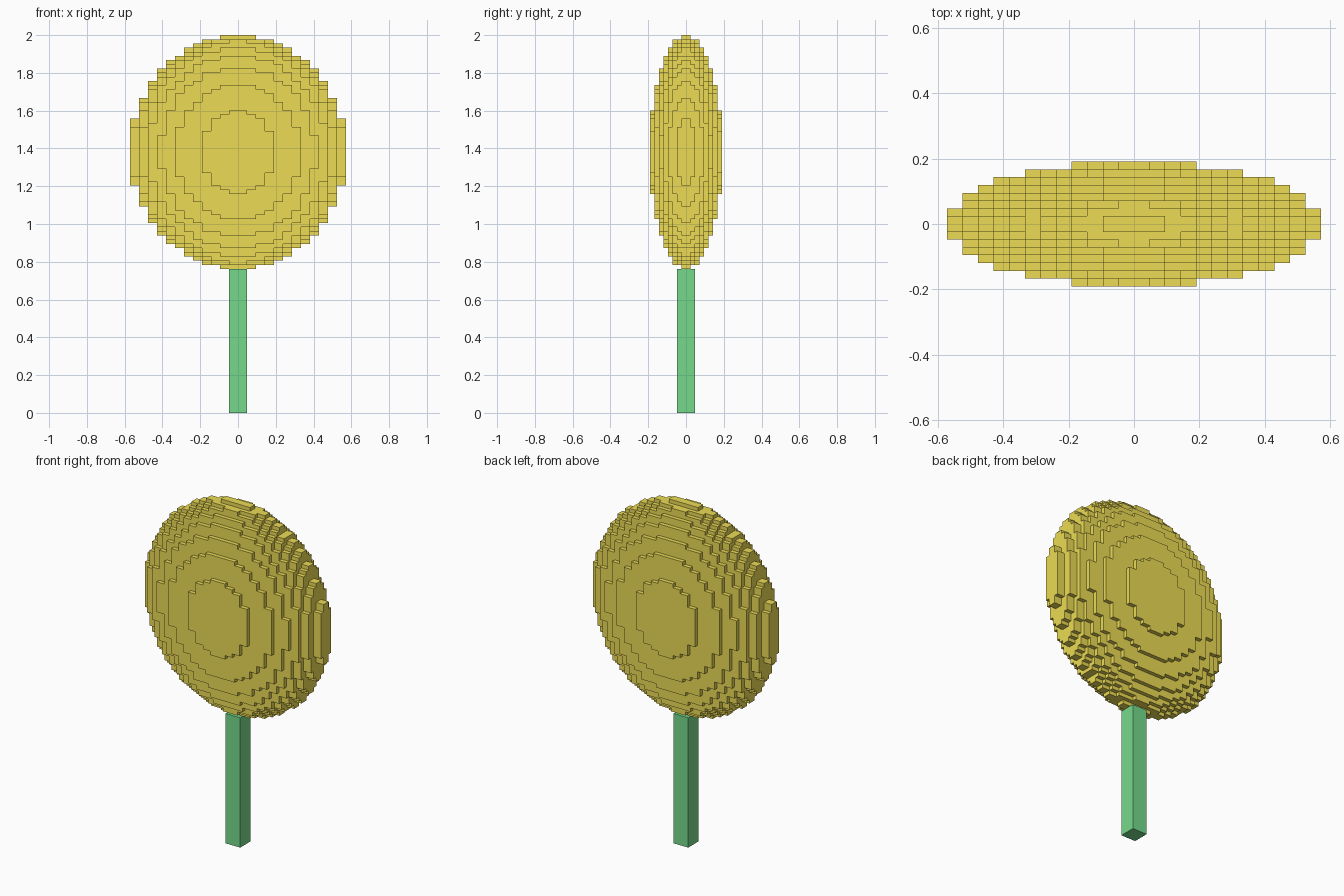
import bpy, bmesh

if "Cube" in bpy.data.objects:
    bpy.data.objects.remove(bpy.data.objects["Cube"])

U = 2 / 42                      # base unit: 42 units tall in total
NX, NY, NZ = 12, 8, 28          # cells per half axis of the stepped disc
SX, SY, SZ = U, U / 2, 13 * U / 28
CZ = 29 * U                     # disc centre height
STEM_TOP = 16 * U


def material(name, color):
    m = bpy.data.materials.new(name)
    m.diffuse_color = (*color, 1)
    m.use_nodes = True
    m.node_tree.nodes["Principled BSDF"].inputs["Base Color"].default_value = m.diffuse_color
    return m


def make_object(name, bm, mat):
    me = bpy.data.meshes.new(name)
    bm.to_mesh(me)
    bm.free()
    me.materials.append(mat)
    ob = bpy.data.objects.new(name, me)
    bpy.context.collection.objects.link(ob)
    return ob


def filled(i, j, k):
    # a cell is solid when its centre lies inside the ellipsoid
    return ((i + .5) / NX) ** 2 + ((j + .5) / NY) ** 2 + ((k + .5) / NZ) ** 2 <= 1


# flower disc: flattened ellipsoid of stepped blocks, outer faces only
bm = bmesh.new()
corners = {}


def vert(p):
    if p not in corners:
        corners[p] = bm.verts.new((p[0] * SX, p[1] * SY, CZ + p[2] * SZ))
    return corners[p]


for i in range(-NX, NX):
    for j in range(-NY, NY):
        for k in range(-NZ, NZ):
            if not filled(i, j, k):
                continue
            cell = (i, j, k)
            for axis in range(3):
                b, c = (axis + 1) % 3, (axis + 2) % 3
                for side in (0, 1):
                    near = list(cell)
                    near[axis] += 2 * side - 1
                    if filled(*near):
                        continue
                    quad = []
                    for db, dc in ((0, 0), (1, 0), (1, 1), (0, 1)):
                        p = list(cell)
                        p[axis] += side
                        p[b] += db
                        p[c] += dc
                        quad.append(vert(tuple(p)))
                    bm.faces.new(quad if side else quad[::-1])
make_object("flower_disc", bm, material("yellow", (0.84, 0.71, 0.09)))

# square stem
bm = bmesh.new()
bmesh.ops.create_cube(bm, size=1)
bmesh.ops.scale(bm, vec=(2 * U, 2 * U, STEM_TOP), verts=bm.verts)
bmesh.ops.translate(bm, vec=(0, 0, STEM_TOP / 2), verts=bm.verts)
make_object("stem", bm, material("green", (0.18, 0.7, 0.26)))
